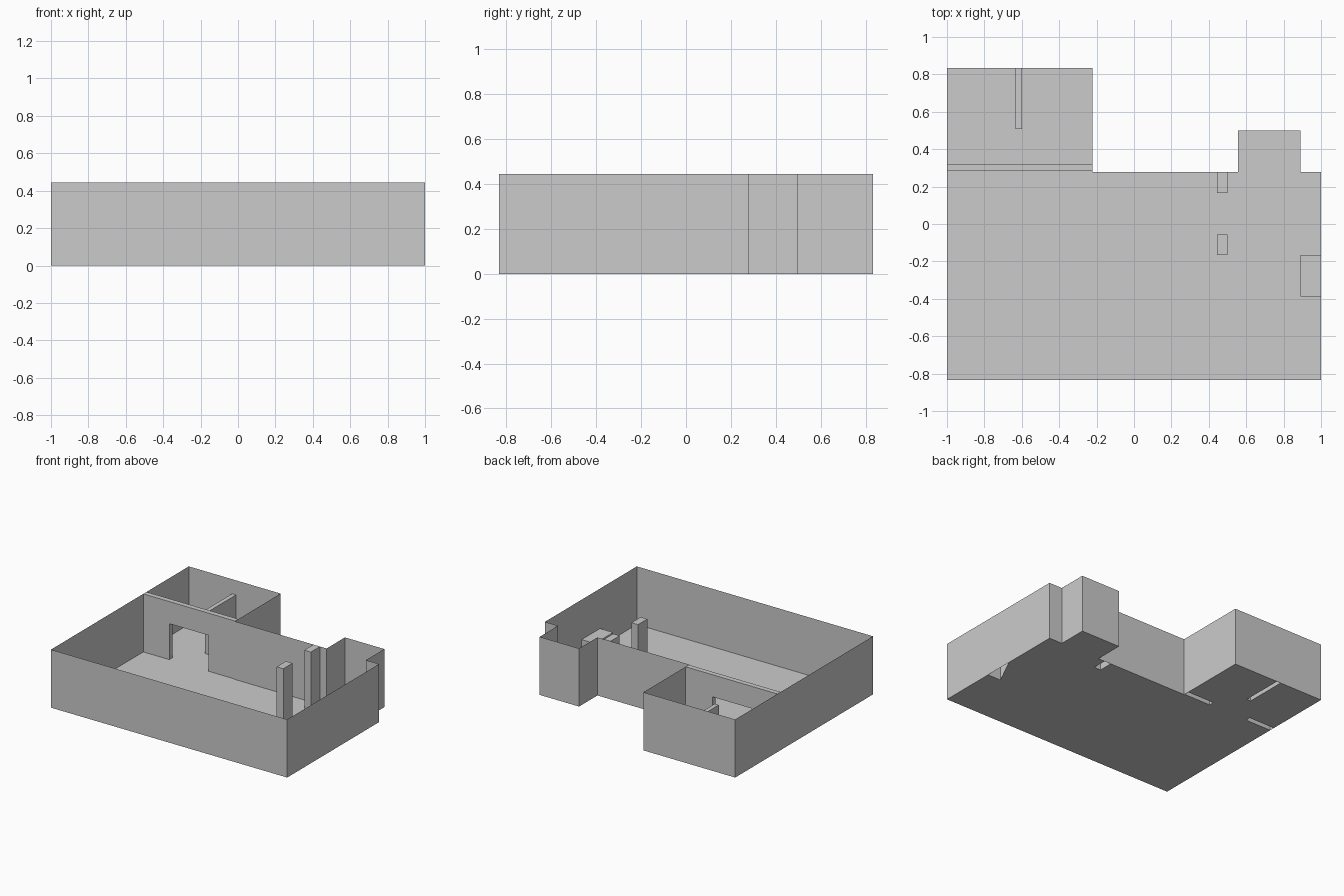
import bpy, bmesh
from mathutils import Vector

if "Cube" in bpy.data.objects:
    bpy.data.objects.remove(bpy.data.objects["Cube"])

U = 1 / 18            # plan module
H = 8 * U             # wall height
Y0, Y1 = 0.283, 0.322   # partition wall faces
DL, DR, DH = -0.78, -0.45, 0.275   # doorway left, right, height
PX0, PX1, PY = -0.633, -0.60, 0.508  # stub wall sides and free end
XB, YM, YT = -4 * U, 5 * U, 15 * U  # rear room side, main room back, rear room back


def sweep(name, pts, vec, caps=(), skip=()):
    """Sweep a closed outline along vec; skip lists open sides, caps the closed ends (0 start, 1 end)."""
    bm = bmesh.new()
    rows = [[bm.verts.new(Vector(p) + Vector(vec) * t) for p in pts] for t in (0, 1)]
    n = len(pts)
    for i in range(n):
        j = (i + 1) % n
        if i not in skip:
            bm.faces.new((rows[0][i], rows[0][j], rows[1][j], rows[1][i]))
    if 0 in caps:
        bm.faces.new(rows[0][::-1])
    if 1 in caps:
        bm.faces.new(rows[1])
    loose = [v for v in bm.verts if not v.link_faces]
    bmesh.ops.delete(bm, geom=loose, context='VERTS')
    bmesh.ops.triangulate(bm, faces=[f for f in bm.faces if len(f.verts) > 4])
    mesh = bpy.data.meshes.new(name)
    bm.to_mesh(mesh)
    bm.free()
    ob = bpy.data.objects.new(name, mesh)
    bpy.context.collection.objects.link(ob)
    return ob


def flat(points):
    return [(x, y, 0) for x, y in points]


def block(name, x0, x1, y0, y1, h, skip=()):
    """Upright block without a bottom; sides are 0 front, 1 right, 2 back, 3 left."""
    return sweep(name, flat([(x0, y0), (x1, y0), (x1, y1), (x0, y1)]), (0, 0, h), (1,), skip)


# Thin outer walls around the L-shaped plan with its alcove
sweep("outer_walls", flat([
    (-1, -YT), (1, -YT), (1, YM), (16 * U, YM), (16 * U, 9 * U),
    (10 * U, 9 * U), (10 * U, YM), (XB, YM), (XB, YT), (-1, YT)]), (0, 0, H))

# Floor, notched where walls and attached blocks stand
sweep("floor", flat([
    (-1, -YT), (1, -YT),
    (1, -7 * U), (16 * U, -7 * U), (1, -3 * U),
    (1, YM), (16 * U, YM), (16 * U, 9 * U), (10 * U, 9 * U), (10 * U, YM),
    (9 * U, YM), (9 * U, 3 * U), (8 * U, 3 * U), (8 * U, YM),
    (XB, YM), (XB, Y0), (DR, Y0), (DR, Y1), (XB, Y1),
    (XB, YT), (PX1, YT), (PX1, PY), (PX0, PY), (PX0, YT),
    (-1, YT), (-1, Y1), (DL, Y1), (DL, Y0), (-1, Y0)]),
    (0, 0, 0.1), (0,), range(29))
bpy.data.meshes["floor"].flip_normals()

# Partition wall with a doorway
sweep("doorway_wall", [(x, Y0, z) for x, z in [
    (-1, 0), (DL, 0), (DL, DH), (DR, DH), (DR, 0), (XB, 0), (XB, H), (-1, H)]],
    (0, Y1 - Y0, 0), (0, 1), (0, 4, 5, 7))
bpy.data.meshes["doorway_wall"].flip_normals()

# Lower stub wall in the rear room
block("stub_wall", PX0, PX1, PY, YT, 6 * U, (2,))

# Pillars and the low ledge on the right wall
block("free_pillar", 8 * U, 9 * U, -3 * U, -U, H)
block("wall_pillar", 8 * U, 9 * U, 3 * U, 5 * U, H, (2,))
block("low_ledge", 16 * U, 1, -7 * U, -3 * U, 2.5 * U, (1,))
